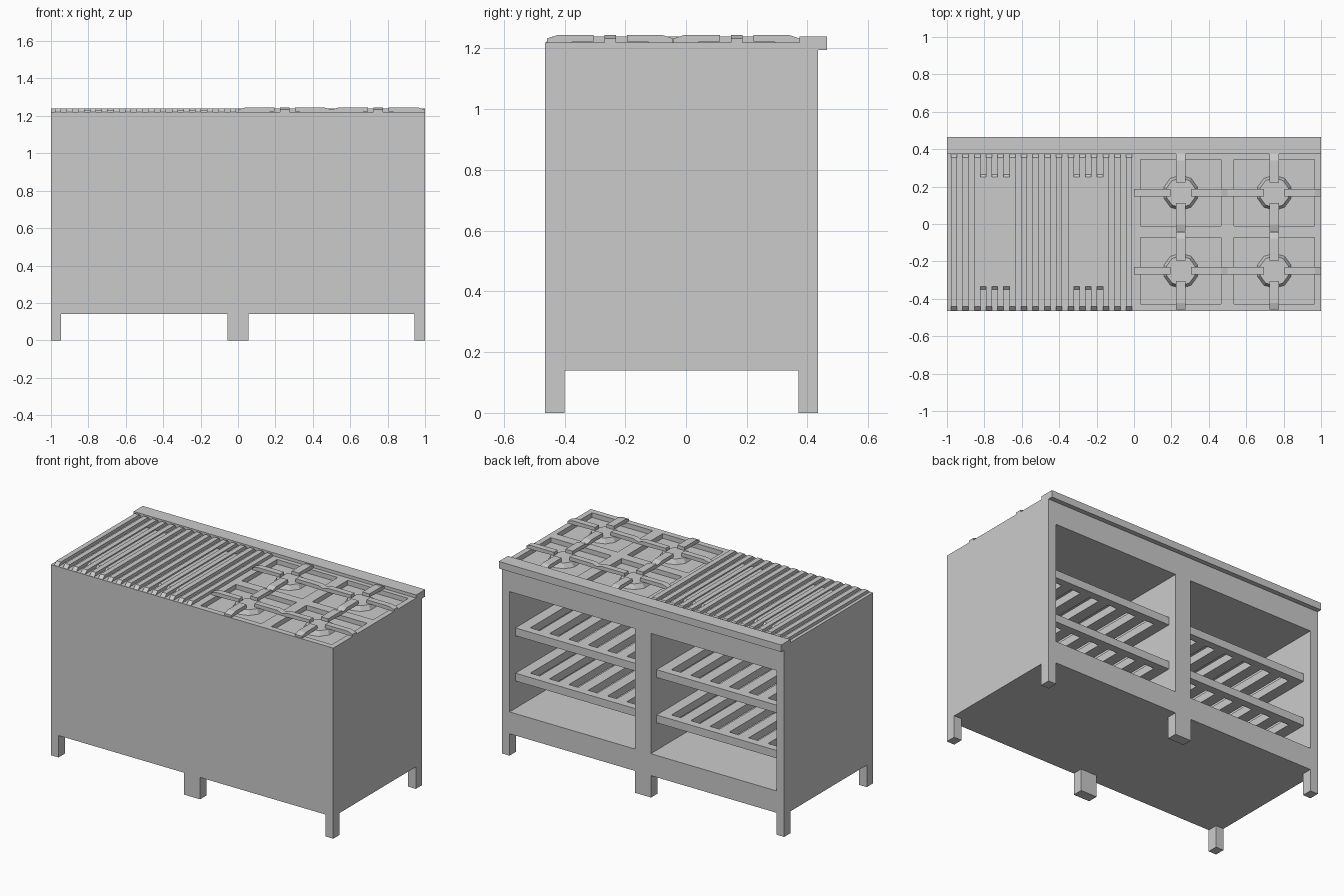
import bpy, bmesh, math
from mathutils import Matrix, Vector

if "Cube" in bpy.data.objects:
    bpy.data.objects.remove(bpy.data.objects["Cube"])


def make(name, bm):
    bmesh.ops.recalc_face_normals(bm, faces=bm.faces)
    me = bpy.data.meshes.new(name)
    bm.to_mesh(me)
    bm.free()
    ob = bpy.data.objects.new(name, me)
    bpy.context.collection.objects.link(ob)
    return ob


def box(bm, x0, x1, y0, y1, z0, z1):
    m = Matrix.Translation(((x0 + x1) / 2, (y0 + y1) / 2, (z0 + z1) / 2)) @ \
        Matrix.Diagonal((x1 - x0, y1 - y0, z1 - z0, 1))
    bmesh.ops.create_cube(bm, size=1, matrix=m)


def bar(bm, profile, width, origin, angle):
    """Extrude an (along, height) profile sideways, then turn and place it."""
    m = Matrix.Translation(origin) @ Matrix.Rotation(angle, 4, 'Z')
    a, b = [[bm.verts.new(m @ Vector((u, s * width / 2, z))) for u, z in profile]
            for s in (-1, 1)]
    bm.faces.new(a)
    bm.faces.new(b[::-1])
    for i in range(len(a)):
        j = (i + 1) % len(a)
        bm.faces.new((a[i], b[i], b[j], a[j]))


F, B, TOP = -0.465, 0.435, 1.22
burners = [(x, y) for x in (0.25, 0.75) for y in (-0.25, 0.167)]

# Cabinet: block with two rear compartments and four shallow burner wells
bm = bmesh.new()
box(bm, -1, 1, F, B, 0.14, TOP)
cabinet = make("cabinet", bm)
bm = bmesh.new()
for x0, x1 in ((-0.945, -0.055), (0.055, 0.945)):
    box(bm, x0, x1, -0.42, 0.6, 0.28, 1.05)
for x, y in burners:
    box(bm, x - 0.215, x + 0.215, y - 0.178, y + 0.178, TOP - 0.03, 1.4)
cutter = make("cabinet_cutter", bm)
cutter.hide_render = True
mod = cabinet.modifiers.new("cut", 'BOOLEAN')
mod.operation = 'DIFFERENCE'
mod.solver = 'EXACT'
mod.object = cutter
bpy.context.view_layer.objects.active = cabinet
bpy.ops.object.modifier_apply(modifier=mod.name)
bpy.data.objects.remove(cutter)

# Legs, the middle pair twice as wide
for y0, y1, side in ((F, -0.40, "front"), (0.37, B, "back")):
    for x0, x1, pos in ((-1, -0.945, "left"), (-0.057, 0.057, "middle"), (0.945, 1, "right")):
        bm = bmesh.new()
        box(bm, x0, x1, y0, y1, 0, 0.14)
        make(f"{side}_{pos}_leg", bm)

# Rear ledge
bm = bmesh.new()
box(bm, -1, 1, 0.373, 0.465, 1.195, 1.24)
make("back_ledge", bm)

# Slatted shelves
for x0 in (-0.945, 0.055):
    for z in (0.455, 0.745):
        bm = bmesh.new()
        x1, y0, y1 = x0 + 0.89, -0.42, 0.375
        box(bm, x0, x1, y0, y0 + 0.05, z, z + 0.05)
        box(bm, x0, x1, y1 - 0.05, y1, z, z + 0.05)
        pitch = (0.89 - 0.07) / 6
        for i in range(7):
            sx = x0 + i * pitch
            box(bm, sx, sx + 0.07, y0 + 0.05, y1 - 0.05, z, z + 0.05)
        make("shelf", bm)

# Griddle: long chamfered bars, with short low bars in the middle gaps
bm = bmesh.new()
long_bar = [(-0.462, TOP), (-0.44, 1.24), (0.355, 1.24), (0.373, TOP)]
short_bar = [(-0.35, TOP), (-0.335, 1.232), (0.25, 1.232), (0.265, TOP)]
for i in range(16):
    x = -0.963 + i * 0.0625
    bar(bm, long_bar, 0.032, (x, 0, 0), math.pi / 2)
    if i % 8 in (2, 3, 4):
        bar(bm, short_bar, 0.031, (x + 0.03125, 0, 0), math.pi / 2)
make("griddle_bars", bm)

# Burners: ten-sided tapered caps, each with four pan-support arms
for x, y in burners:
    bm = bmesh.new()
    bmesh.ops.create_cone(bm, cap_ends=True, segments=10, radius1=0.095, radius2=0.08,
                          depth=0.03, matrix=Matrix.Translation((x, y, TOP - 0.015)))
    make("burner_cap", bm)
    bm = bmesh.new()
    for k in range(4):
        end, w = ((0.25, 0.038), (0.208, 0.05))[k % 2]
        arm = [(0.055, 1.223), (0.055, 1.244), (end - 0.035, 1.244), (end, 1.233),
               (end, TOP - 0.002), (0.14, TOP)]
        bar(bm, arm, w, (x, y, 0), k * math.pi / 2)
    make("pan_support", bm)
